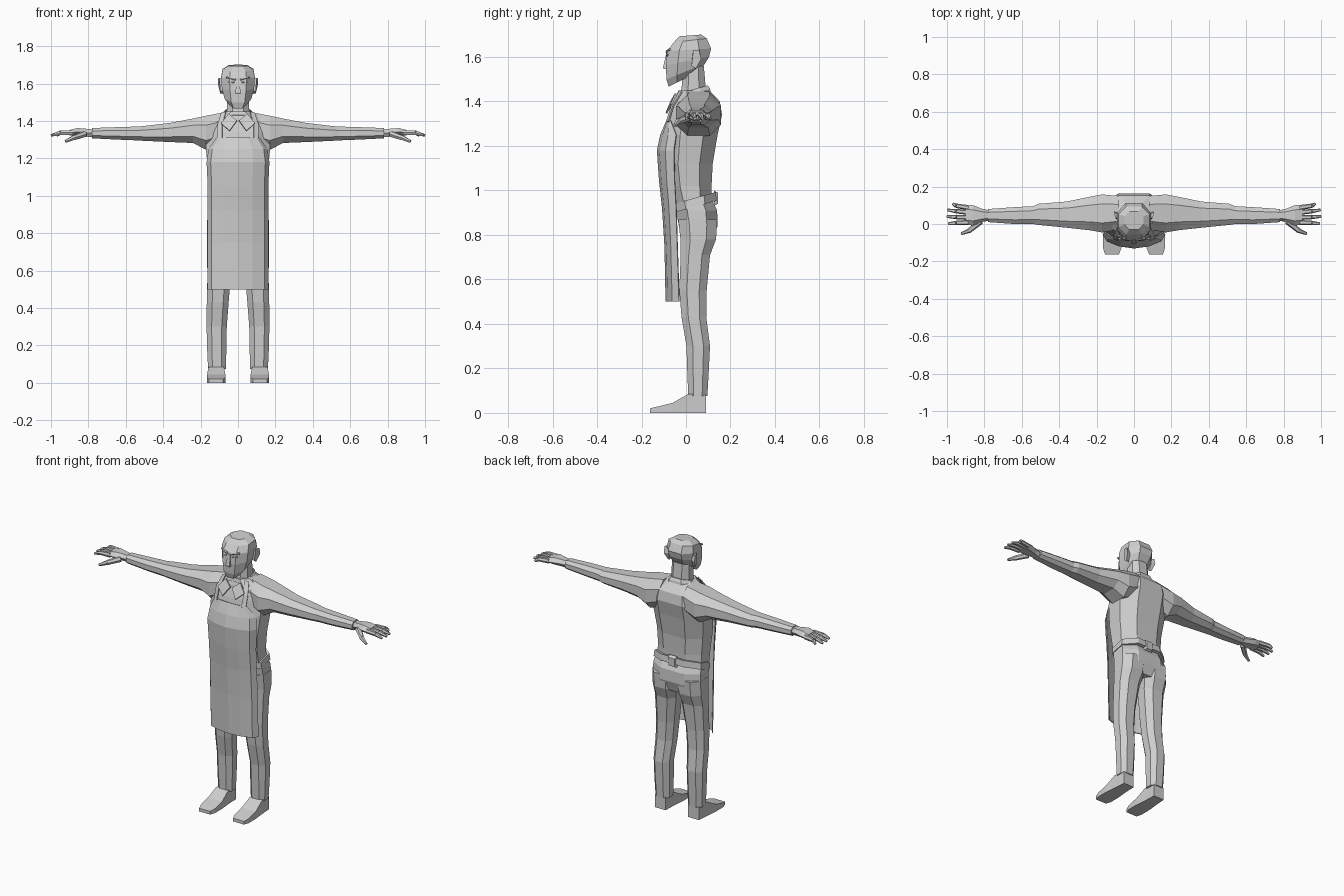
import bpy, bmesh
from mathutils import Vector

grey = bpy.data.materials.new("plain grey")
grey.diffuse_color = (0.62, 0.62, 0.62, 1)

OCT = [(-.5, -1), (.5, -1), (1, -.45), (1, .45), (.5, 1), (-.5, 1), (-1, .45), (-1, -.45)]
BOX = [(-1, -1), (1, -1), (1, 1), (-1, 1)]
HEX = [(-.55, -1), (.55, -1), (1, 0), (.55, 1), (-.55, 1), (-1, 0)]


def finish(name, bm, mirror=False, thick=0):
    bmesh.ops.recalc_face_normals(bm, faces=bm.faces)
    me = bpy.data.meshes.new(name)
    bm.to_mesh(me)
    bm.free()
    me.materials.append(grey)
    ob = bpy.data.objects.new(name, me)
    bpy.context.collection.objects.link(ob)
    if thick:
        ob.modifiers.new("thickness", 'SOLIDIFY').thickness = thick
    if mirror:
        ob.modifiers.new("mirror", 'MIRROR')
    return ob


def skin(name, rings, mirror=False, closed=True, thick=0):
    """Join point rings with quads; closed rings get end caps."""
    bm = bmesh.new()
    loops = [[bm.verts.new(p) for p in r] for r in rings]
    n = len(loops[0])
    for a, b in zip(loops, loops[1:]):
        for i in range(n if closed else n - 1):
            j = (i + 1) % n
            bm.faces.new((a[i], a[j], b[j], b[i]))
    if closed:
        bm.faces.new(loops[0])
        bm.faces.new(loops[-1])
    return finish(name, bm, mirror, thick)


def loft(name, axis, rows, shape=OCT, mirror=False):
    """Rows: position on axis, low/high bounds of the other two axes, optional z tilt along y."""
    rings = []
    for pos, a0, a1, b0, b1, *tilt in rows:
        ring = []
        for u, v in shape:
            a = (a0 + a1) / 2 + u * (a1 - a0) / 2
            b = (b0 + b1) / 2 + v * (b1 - b0) / 2
            p = {'x': (pos, a, b), 'y': (a, pos, b), 'z': (a, b, pos)}[axis]
            ring.append((p[0], p[1], p[2] + (tilt[0] * p[1] if tilt else 0)))
        rings.append(ring)
    return skin(name, rings, mirror)


def body(name, rows, shape=OCT):
    """Symmetric loft along z: height, half width, front, back, optional tilt."""
    return loft(name, 'z', [(z, -w, w, y0, y1, *t) for z, w, y0, y1, *t in rows], shape)


def bar(name, a, b, wa, wb, mirror=True):
    """Tapered six-sided bar between two points, (width, height) at each end."""
    a, b = Vector(a), Vector(b)
    d = (b - a).normalized()
    side = d.cross(Vector((0, 0, 1))).normalized()
    up = side.cross(d)
    rings = [[p + side * u * w[0] / 2 + up * v * w[1] / 2 for u, v in HEX]
             for p, w in ((a, wa), (b, wb))]
    return skin(name, rings, mirror)


# Shirt torso and waist
body("torso", [(.92, .152, -.05, .112), (1.02, .15, -.08, .115), (1.12, .158, -.095, .12),
               (1.25, .172, -.09, .142), (1.34, .172, -.07, .162), (1.40, .16, -.05, .152),
               (1.45, .075, -.035, .105)])
body("trouser_seat", [(.955, .155, -.05, .118), (.91, .162, -.045, .14), (.84, .165, -.032, .142),
                      (.775, .135, -.015, .12)])
body("waist_tie", [(.915, .164, -.055, .138, .28), (.955, .16, -.058, .134, .28)])
loft("tie_knot", 'y', [(.125, -.03, .03, .93, 1.0), (.143, -.02, .02, .94, .99)], BOX)

# Sleeves
loft("sleeve", 'x', [(.08, -.03, .15, 1.28, 1.445), (.17, -.045, .158, 1.245, 1.428),
                     (.24, -.033, .145, 1.282, 1.413), (.36, -.02, .12, 1.287, 1.39),
                     (.51, -.005, .108, 1.294, 1.372), (.54, 0, .095, 1.296, 1.37),
                     (.64, 0, .09, 1.30, 1.367), (.78, .01, .08, 1.307, 1.362)], mirror=True)

# Hands
loft("palm", 'x', [(.77, .018, .073, 1.312, 1.355), (.81, .012, .08, 1.316, 1.358),
                   (.86, -.008, .1, 1.32, 1.362), (.9, -.003, .103, 1.322, 1.352)], HEX, True)
for i, (y0, x1, y1) in enumerate([(.009, .992, .002), (.035, 1.0, .04),
                                  (.062, .997, .075), (.087, .968, .108)]):
    mid = (.95, y0 + (y1 - y0) * .5, 1.337)
    bar(f"finger_{i + 1}", (.885, y0, 1.338), mid, (.027, .025), (.024, .022))
    bar(f"finger_tip_{i + 1}", mid, (x1, y1, 1.323), (.024, .022), (.014, .012))
bar("thumb", (.82, .015, 1.33), (.88, -.035, 1.31), (.035, .03), (.027, .025))
bar("thumb_tip", (.875, -.033, 1.312), (.923, -.052, 1.29), (.027, .025), (.015, .013))

# Trouser legs and shoes
loft("trouser_leg", 'z', [(.87, .004, .165, -.035, .141), (.78, .005, .167, -.025, .135),
                          (.71, .018, .165, -.024, .108), (.55, .04, .164, -.03, .093),
                          (.43, .05, .167, -.02, .091), (.3, .06, .168, .002, .108),
                          (.18, .062, .165, .006, .102), (.075, .065, .16, .01, .096)], mirror=True)
loft("shoe", 'y', [(-.162, .08, .155, 0, .02), (-.13, .068, .165, 0, .028),
                   (-.06, .068, .165, 0, .045), (.01, .075, .158, 0, .085),
                   (.09, .078, .152, 0, .08)], BOX, True)

# Apron: a curved sheet wrapped round the front
rows = [(1.315, .112, -.088, -.07), (1.25, .158, -.116, -.045), (1.18, .168, -.131, -.055),
        (1.05, .162, -.122, -.052), (.92, .162, -.108, -.045), (.75, .164, -.097, -.04),
        (.5, .164, -.092, -.032)]
sheet = []
for z, w, yf, yb in rows:
    half = [(w, yb), (.87 * w, yb * .5 + yf * .5), (.48 * w, yf * .85 + yb * .15)]
    pts = [(-x, y) for x, y in half] + [(0, yf)] + half[::-1]
    sheet.append([(x, y, z) for x, y in pts])
skin("apron", sheet, closed=False, thick=.006)
skin("apron_strap", [[(.085, -.09, 1.31), (.11, -.08, 1.31)],
                     [(.085, -.068, 1.38), (.11, -.06, 1.38)],
                     [(.065, -.03, 1.45), (.09, -.02, 1.445)]], True, False, .006)

# Neck and shirt collar
body("neck", [(1.40, .062, -.035, .095), (1.46, .06, -.02, .088, .1), (1.56, .058, -.012, .08)])
body("collar", [(1.385, .092, -.055, .115, .3), (1.425, .08, -.05, .108, .3),
                (1.443, .066, -.042, .098, .3)])
skin("collar_flap", [[(.005, -.062, 1.40), (.05, -.042, 1.435)],
                     [(.045, -.085, 1.345), (.09, -.062, 1.385)]], True, False, .008)

# Head
body("head", [(1.505, .045, -.078, .055, .5), (1.535, .072, -.088, .085, .4),
              (1.58, .086, -.09, .104, .2), (1.632, .09, -.084, .113, .05),
              (1.672, .083, -.055, .093, .12), (1.695, .05, -.03, .068, .08)])
loft("nose", 'z', [(1.545, -.014, .014, -.101, -.08), (1.553, -.014, .014, -.103, -.08),
                   (1.615, -.007, .007, -.089, -.08)], BOX)
bar("brow", (.012, -.085, 1.622), (.062, -.074, 1.634), (.016, .012), (.012, .008))
bar("eye", (.02, -.086, 1.607), (.05, -.078, 1.609), (.01, .009), (.01, .007))
skin("ear", [[(.08, .03, 1.56), (.08, .045, 1.545), (.08, .06, 1.59), (.08, .055, 1.62), (.08, .03, 1.62)],
             [(.095, .025, 1.56), (.095, .045, 1.547), (.106, .068, 1.59), (.106, .06, 1.628),
              (.1, .033, 1.63)]], True)
